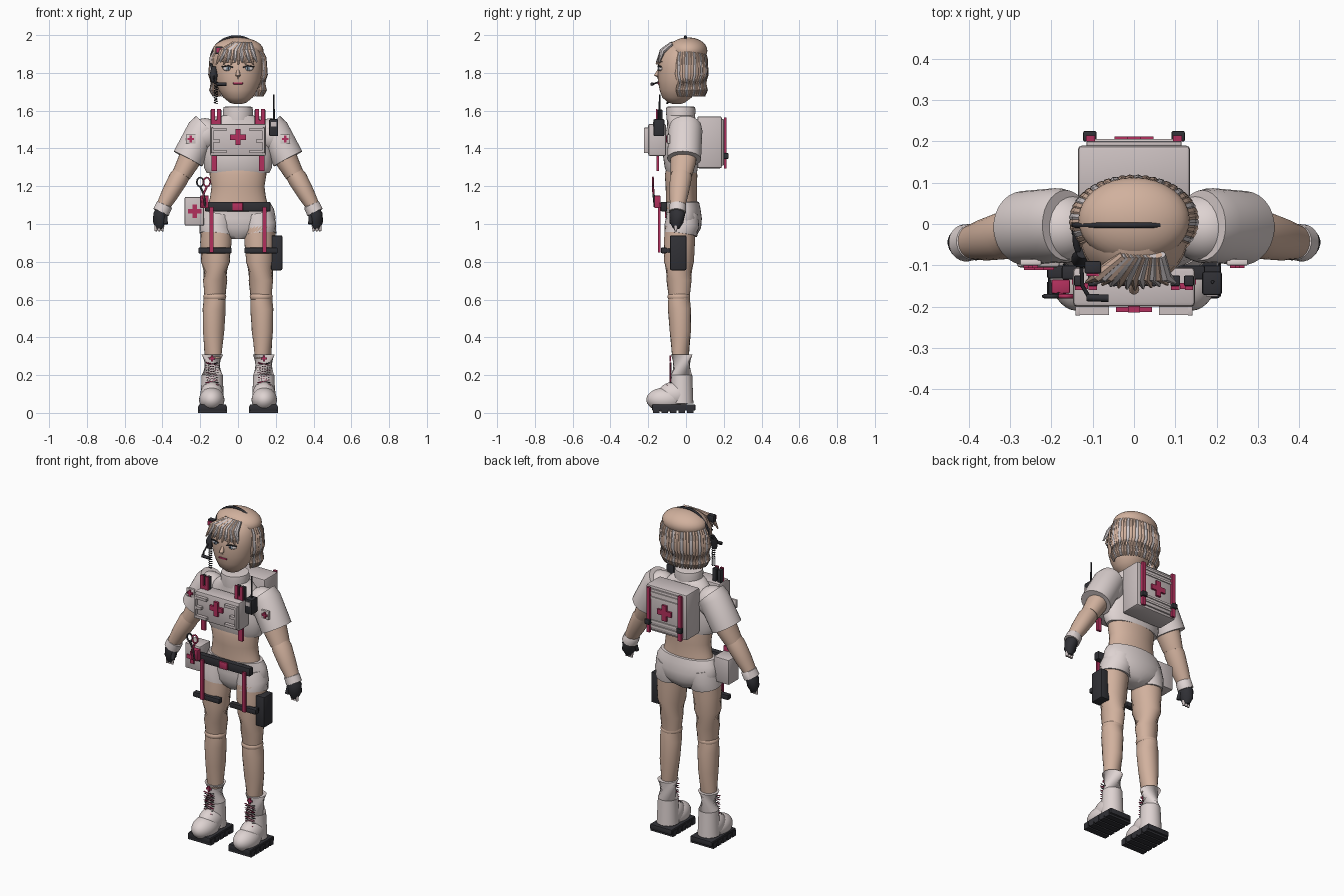
import bpy, bmesh, math
from mathutils import Vector


def material(name, r, g, b):
    m = bpy.data.materials.new(name)
    m.diffuse_color = (r, g, b, 1)
    return m


SKIN = material("skin", 0.64, 0.44, 0.34)
WHITE = material("off white cloth", 0.73, 0.65, 0.64)
BAG = material("bag grey", 0.60, 0.53, 0.53)
DARK = material("charcoal", 0.03, 0.03, 0.036)
RED = material("crimson", 0.45, 0.03, 0.11)
HAIR = material("pale hair", 0.62, 0.57, 0.58)
IRIS = material("blue grey", 0.30, 0.38, 0.46)


def finish(name, bm, mat, angle=40):
    bmesh.ops.recalc_face_normals(bm, faces=bm.faces)
    me = bpy.data.meshes.new(name)
    bm.to_mesh(me)
    bm.free()
    me.materials.append(mat)
    me.shade_smooth()
    me.set_sharp_from_angle(angle=math.radians(angle))
    ob = bpy.data.objects.new(name, me)
    bpy.context.collection.objects.link(ob)
    return ob


def skin_rings(name, rings, mat):
    """Bridge equal rings of points and cap both ends."""
    bm = bmesh.new()
    vs = [[bm.verts.new(p) for p in ring] for ring in rings]
    n = len(vs[0])
    for a, b in zip(vs, vs[1:]):
        for i in range(n):
            j = (i + 1) % n
            bm.faces.new((a[i], a[j], b[j], b[i]))
    bm.faces.new(vs[0])
    bm.faces.new(vs[-1])
    return finish(name, bm, mat)


def loft(name, sections, mat, n=32):
    """Stack of horizontal ellipses (z, rx, ry, y centre)."""
    t = [2 * math.pi * i / n for i in range(n)]
    return skin_rings(name, [[(rx * math.cos(a), cy + ry * math.sin(a), z) for a in t]
                             for z, rx, ry, cy in sections], mat)


def limb(name, pts, radii, mat, n=20, flat=1.0):
    """Round tapered tube through points."""
    pts = [Vector(p) for p in pts]
    rings = []
    for i, p in enumerate(pts):
        d = pts[min(i + 1, len(pts) - 1)] - pts[max(i - 1, 0)]
        q = d.to_track_quat('Z', 'Y')
        rings.append([p + q @ Vector((radii[i] * math.cos(2 * math.pi * k / n),
                                      radii[i] * flat * math.sin(2 * math.pi * k / n), 0))
                      for k in range(n)])
    return skin_rings(name, rings, mat)


def box(name, x, y, z, mat, bevel=0.0):
    """Box from (min, max) ranges."""
    bm = bmesh.new()
    bmesh.ops.create_cube(bm, size=1)
    for v in bm.verts:
        v.co = [(r[0] + r[1]) / 2 + c * (r[1] - r[0]) for r, c in zip((x, y, z), v.co)]
    if bevel:
        bmesh.ops.bevel(bm, geom=bm.edges[:], offset=bevel, segments=2, profile=0.5, affect='EDGES')
    return finish(name, bm, mat, 30)


def ball(name, c, r, mat):
    bm = bmesh.new()
    bmesh.ops.create_uvsphere(bm, u_segments=32, v_segments=18, radius=1)
    for v in bm.verts:
        v.co = [c[i] + v.co[i] * r[i] for i in range(3)]
    return finish(name, bm, mat)


def wire(name, pts, r, mat, closed=False):
    cu = bpy.data.curves.new(name, 'CURVE')
    cu.dimensions, cu.bevel_depth, cu.bevel_resolution = '3D', r, 1
    cu.use_fill_caps = True
    sp = cu.splines.new('POLY')
    sp.points.add(len(pts) - 1)
    for p, co in zip(sp.points, pts):
        p.co = (*co, 1)
    sp.use_cyclic_u = closed
    cu.materials.append(mat)
    ob = bpy.data.objects.new(name, cu)
    bpy.context.collection.objects.link(ob)


def cross(name, x, y, z, s, d=0.008):
    box(name + "_upright", (x - s * .33, x + s * .33), (y - d / 2, y + d / 2), (z - s, z + s), RED)
    box(name + "_bar", (x - s, x + s), (y - d / 2.2, y + d / 2.2), (z - s * .33, z + s * .33), RED)


# Head and face
loft("head", [(1.635, .02, .02, -.05), (1.643, .045, .045, -.05), (1.67, .078, .078, -.048),
              (1.71, .103, .098, -.042), (1.76, .122, .112, -.037), (1.82, .13, .117, -.033),
              (1.88, .128, .113, -.03), (1.93, .108, .095, -.02), (1.965, .07, .06, -.01)], SKIN)
limb("nose", [(0, -.14, 1.825), (0, -.158, 1.785), (0, -.146, 1.772)], [.005, .013, .006], SKIN, 10)
box("mouth", (-.026, .026), (-.15, -.14), (1.739, 1.749), RED, .003)
for s in (-1, 1):
    ball("eye_white", (s * .054, -.132, 1.823), (.027, .012, .013), WHITE)
    ball("iris", (s * .052, -.142, 1.823), (.012, .005, .012), IRIS)
    ball("pupil", (s * .052, -.146, 1.823), (.005, .003, .007), DARK)
    wire("eyelash", [(s * .025, -.146, 1.828), (s * .05, -.147, 1.838), (s * .085, -.132, 1.832)], .004, DARK)
    wire("eyebrow", [(s * .025, -.145, 1.856), (s * .085, -.128, 1.86)], .003, SKIN)

# Hair: rounded crown, bob of strands and fringe fan
ball("hair_crown", (0, .01, 1.918), (.135, .103, .07), SKIN)
N = 34
for i in range(N):
    a = math.radians(-32 + 244 * i / (N - 1))
    c, s = math.cos(a), math.sin(a)
    limb("bob_strand", [(c * k, .008 + s * k * .68, z) for k, z in
                        ((.115, 1.925), (.137, 1.88), (.143, 1.79), (.14, 1.71), (.13, 1.675))],
         [.011, .014, .015, .013, .005], HAIR if i % 3 == 1 else SKIN, 8)
for i in range(12):
    t = i / 11
    x = -.115 + .215 * t
    limb("fringe_strand", [(.02 + (t - .5) * .09, -.075, 1.955), (x * .75, -.125, 1.915),
                           (x, -.158 + abs(x) * .15, 1.845 + .012 * (i % 2))],
         [.012, .016, .004], HAIR if i % 2 else SKIN, 8)

# Headset with microphone and coiled lead
wire("headset_band", [(-.01 + .135 * math.cos(math.radians(a)), -.003, 1.865 + .128 * math.sin(math.radians(a)))
                      for a in range(58, 191, 6)], .007, DARK)
box("headset_lamp", (-.12, -.08), (-.12, -.09), (1.9, 1.94), DARK, .004)
box("headset_lamp_face", (-.115, -.085), (-.126, -.12), (1.908, 1.932), RED)
limb("earpiece", [(-.125, -.07, 1.83), (-.13, -.085, 1.79), (-.128, -.09, 1.75)], [.014, .022, .014], DARK, 14)
wire("headset_arm", [(-.143, -.003, 1.85), (-.14, -.05, 1.84), (-.128, -.085, 1.8)], .008, DARK)
wire("microphone_boom", [(-.128, -.09, 1.79), (-.125, -.15, 1.75), (-.11, -.175, 1.74)], .005, DARK)
limb("microphone", [(-.115, -.178, 1.741), (-.062, -.18, 1.74)], [.009, .009], DARK, 12)
wire("coiled_lead", [(-.118 + .009 * math.cos(k * .9), -.095 + .009 * math.sin(k * .9), 1.75 - k * .0018)
                     for k in range(64)], .0025, DARK)

# Torso, collar, midriff and shorts
loft("crop_top", [(1.27, .165, .08, -.022), (1.3, .18, .088, -.025), (1.37, .182, .095, -.028),
                  (1.45, .172, .09, -.025), (1.52, .15, .08, -.02), (1.56, .11, .075, -.025),
                  (1.575, .08, .072, -.028)], WHITE)
loft("collar", [(1.55, .078, .075, -.028), (1.6, .08, .078, -.028), (1.62, .076, .076, -.028),
                (1.622, .06, .06, -.028)], WHITE)
loft("midriff", [(1.08, .165, .085, -.022), (1.14, .148, .082, -.024), (1.2, .14, .083, -.025),
                 (1.26, .15, .086, -.026), (1.29, .15, .08, -.025)], SKIN)
loft("shorts", [(.92, .04, .05, -.015), (.94, .11, .07, -.012), (.98, .18, .09, -.01), (1.03, .2, .094, -.01),
                (1.08, .19, .09, -.013), (1.115, .17, .089, -.02), (1.118, .15, .08, -.02)], WHITE)

for s in (-1, 1):
    # Arms
    ball("shoulder", (s * .175, -.01, 1.47), (.09, .085, .09), WHITE)
    limb("sleeve", [(s * .165, -.003, 1.515), (s * .185, -.003, 1.495), (s * .265, -.01, 1.345)],
         [.085, .09, .09], WHITE, 28, .95)
    limb("upper_arm", [(s * .22, -.005, 1.43), (s * .262, -.015, 1.33), (s * .3, -.025, 1.26)],
         [.07, .069, .058], SKIN, 24, .85)
    limb("forearm", [(s * .283, -.02, 1.29), (s * .315, -.028, 1.24), (s * .36, -.038, 1.16), (s * .405, -.046, 1.08)],
         [.05, .058, .051, .038], SKIN, 24, .9)
    limb("cuff", [(s * .388, -.043, 1.105), (s * .39, -.043, 1.1), (s * .408, -.046, 1.062)],
         [.038, .044, .045], WHITE, 24)
    limb("glove", [(s * .402, -.046, 1.08), (s * .412, -.047, 1.05), (s * .416, -.05, 1.01), (s * .418, -.052, .975)],
         [.036, .042, .039, .018], DARK, 20, .85)
    limb("thumb", [(s * .39, -.06, 1.05), (s * .382, -.078, 1.0)], [.016, .011], DARK, 12)
    for k in range(3):
        limb("fingertip", [(s * (.4 + .016 * k), -.053, .99), (s * (.402 + .017 * k), -.055, .962)],
             [.01, .007], BAG, 10)
    box("sleeve_patch", (s * .25 - .026, s * .25 + .026), (-.1, -.085), (1.425, 1.475), WHITE, .003)
    cross("sleeve_cross", s * .25, -.103, 1.45, .018)
    # Legs
    limb("shorts_leg", [(s * .1, -.018, 1.05), (s * .112, -.022, .99), (s * .116, -.028, .945)],
         [.085, .092, .088], WHITE, 28)
    limb("thigh", [(s * .114, -.03, 1.0), (s * .117, -.035, .9), (s * .12, -.037, .8), (s * .121, -.037, .7),
                   (s * .122, -.036, .62)], [.083, .085, .08, .067, .058], SKIN, 28, .95)
    ball("knee", (s * .123, -.038, .615), (.061, .06, .035), SKIN)
    limb("calf", [(s * .124, -.037, .61), (s * .126, -.035, .55), (s * .129, -.03, .43), (s * .133, -.029, .29)],
         [.057, .061, .056, .044], SKIN, 28)
    # Boots
    limb("boot_shaft", [(s * .136, -.023, .31), (s * .136, -.023, .2), (s * .137, -.023, .05)],
         [.058, .056, .062], WHITE, 28)
    ball("boot_toe", (s * .139, -.11, .07), (.067, .1, .064), WHITE)
    ball("boot_instep", (s * .138, -.06, .095), (.062, .09, .07), WHITE)
    box("sole", (s * .135 - .073, s * .135 + .073), (-.18, .05), (.012, .045), DARK, .006)
    for k in range(5):
        y = -.175 + k * .045
        box("tread_lug", (s * .135 - .076, s * .135 + .076), (y, y + .034), (0, .035), DARK)
    wire("lace", [(s * .137 + (.032 if k % 2 else -.032), -.083 - (.018 if k < 2 else 0), .135 + k * .013)
                  for k in range(11)], .004, RED)
    wire("lace_crossing", [(s * .137 - (.032 if k % 2 else -.032), -.08 - (.018 if k < 2 else 0), .135 + k * .013)
                           for k in range(11)], .003, DARK)
    cross("boot_cross", s * .137, -.083, .288, .016)
    # Garter straps and thigh bands
    box("garter_strap", (s * .14 - .01, s * .14 + .01), (-.147, -.135), (.85, 1.09), RED)
    box("thigh_band", (s * .122 - .088, s * .122 + .088), (-.132, -.1), (.845, .875), DARK, .005)
    # Chest straps, tool loops and pack straps
    box("chest_strap", (s * .125 - .014, s * .125 + .014), (-.157, -.143), (1.28, 1.55), RED)
    for x in (.1, .133):
        box("pocket_tool", (s * x - .012, s * x + .012), (-.15, -.125), (1.48, 1.605), DARK, .003)
        box("pocket_tool_face", (s * x - .01, s * x + .01), (-.16, -.15), (1.48, 1.61), RED)
    # Raised bracket straps on the chest pouch
    xs = sorted((s * .095, s * .138))
    box("pouch_side_tab", sorted((s * .13, s * .142)), (-.222, -.195), (1.375, 1.51), BAG, .003)
    for z in (1.385, 1.44, 1.5):
        box("pouch_bracket", sorted((s * .06, s * .135)) if z != 1.44 else xs, (-.22, -.2), (z - .008, z + .008), BAG)
    # Backpack straps
    box("pack_strap", (s * .105 - .011, s * .105 + .011), (.2, .214), (1.295, 1.565), RED)
    box("pack_clip", (s * .107 - .016, s * .107 + .016), (.2, .225), (1.345, 1.375), DARK, .003)

# Chest pouch and radio
box("chest_pouch", (-.148, .148), (-.2, -.105), (1.36, 1.53), BAG, .01)
cross("pouch_cross", 0, -.207, 1.46, .043, .014)
box("radio", (.165, .213), (-.172, -.115), (1.465, 1.555), DARK, .006)
box("radio_screen", (.174, .204), (-.175, -.17), (1.515, 1.54), BAG)
limb("radio_antenna", [(.19, -.14, 1.55), (.19, -.14, 1.685)], [.005, .004], DARK, 8)

# Backpack
box("backpack", (-.136, .136), (.06, .19), (1.295, 1.57), BAG, .01)
box("backpack_panel", (-.115, .115), (.188, .2), (1.31, 1.555), BAG, .003)
for z in (1.335, 1.365, 1.505, 1.535):
    box("backpack_ridge", (-.112, .112), (.198, .206), (z - .006, z + .006), WHITE)
cross("backpack_cross", 0, .205, 1.435, .047, .014)

# Belt, hip pouch, scissors and holster
box("belt", (-.175, .172), (-.135, -.1), (1.067, 1.117), DARK, .006)
box("belt_buckle", (-.03, .026), (-.143, -.13), (1.07, 1.113), RED, .003)
box("hip_pouch", (-.283, -.18), (-.105, -.005), (.992, 1.143), BAG, .007)
cross("hip_pouch_cross", -.23, -.108, 1.068, .036)
for x, m in ((-.2, DARK), (-.165, RED)):
    wire("scissor_ring", [(x + .018 * math.cos(k * .524), -.175, 1.222 + .024 * math.sin(k * .524))
                          for k in range(12)], .005, m, True)
    wire("scissor_blade", [(x, -.175, 1.198), (-.182, -.172, 1.16), (-.182 - (x + .182) * .5, -.165, 1.09)], .006, m)
box("scissor_holder", (-.2, -.155), (-.168, -.135), (1.085, 1.15), RED, .003)
box("holster", (.175, .235), (-.085, .002), (.755, .94), DARK, .008)
box("holster_loop", (.16, .2), (-.115, -.06), (.85, .87), DARK)
